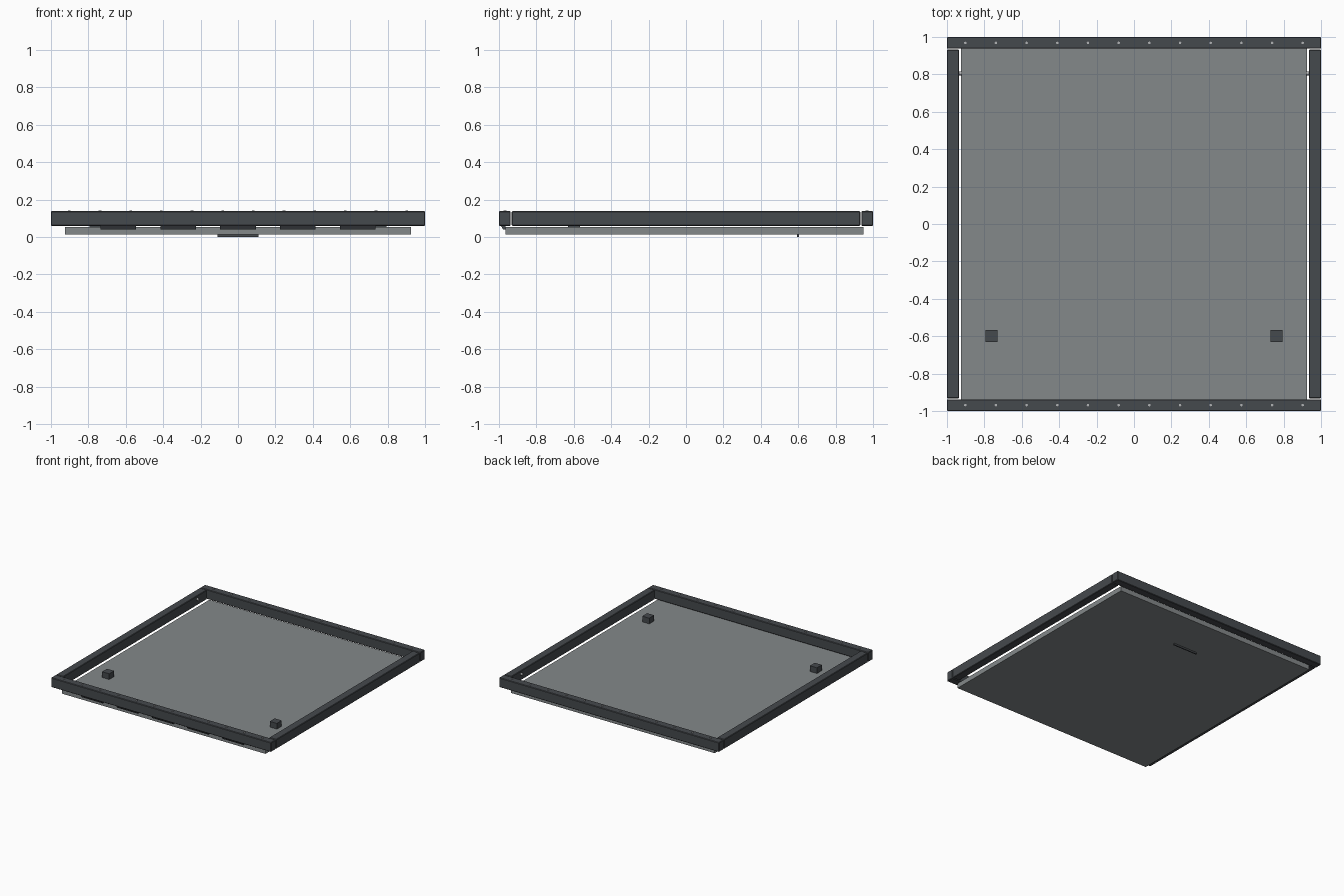
import bpy

cube = bpy.data.objects.get("Cube")
if cube:
    bpy.data.objects.remove(cube, do_unlink=True)


def material(name, rgb):
    m = bpy.data.materials.new(name)
    m.use_nodes = True
    m.diffuse_color = (*rgb, 1)
    m.node_tree.nodes["Principled BSDF"].inputs["Base Color"].default_value = (*rgb, 1)
    return m


DARK = material("dark_charcoal", (0.06, 0.067, 0.075))
GREY = material("panel_grey", (0.23, 0.25, 0.255))
LIGHT = material("fastener_grey", (0.45, 0.46, 0.47))


def box(name, x, y, z, mat, bevel=0.0):
    """Box from its (min, max) range on each axis."""
    bpy.ops.mesh.primitive_cube_add(size=1, location=[sum(r) / 2 for r in (x, y, z)])
    ob = bpy.context.object
    ob.name = name
    ob.scale = [r[1] - r[0] for r in (x, y, z)]
    bpy.ops.object.transform_apply(location=False, rotation=False, scale=True)
    ob.data.materials.append(mat)
    if bevel:
        mod = ob.modifiers.new("edge", "BEVEL")
        mod.width = bevel
        mod.segments = 1
    return ob


def pin(name, location, radius, depth, mat, rotation=(0, 0, 0)):
    bpy.ops.mesh.primitive_cylinder_add(vertices=12, radius=radius, depth=depth,
                                        location=location, rotation=rotation)
    ob = bpy.context.object
    ob.name = name
    ob.data.materials.append(mat)
    bpy.ops.object.shade_smooth_by_angle()


# Raised frame of four bars
FRAME_Z = (0.06, 0.138)
box("front_bar", (-1, 1), (-1, -0.937), FRAME_Z, DARK, 0.004)
box("back_bar", (-1, 1), (0.937, 1), FRAME_Z, DARK, 0.004)
box("left_bar", (0.935, 1), (-0.932, 0.932), FRAME_Z, DARK, 0.004)
box("right_bar", (-1, -0.935), (-0.932, 0.932), FRAME_Z, DARK, 0.004)

# Flat panel below the frame
box("panel", (-0.925, 0.925), (-0.965, 0.95), (0.013, 0.053), GREY)

# Hinge tabs under the front bar, with the lower outer edge sloped
for i in range(5):
    x = (i - 2) * 0.32
    tab = box(f"hinge_tab_{i + 1}", (x - 0.095, x + 0.095), (-0.99, -0.965), (0.04, 0.061), DARK)
    for v in tab.data.vertices:
        if v.co.z < 0 and v.co.y < 0:
            v.co.y += 0.012

# Thin grip strip under the panel
box("grip_strip", (-0.11, 0.11), (0.593, 0.603), (0, 0.014), DARK)

# Screw rows along the front and back bars
for row, y in (("front", -0.968), ("back", 0.968)):
    for i in range(12):
        pin(f"{row}_screw_{i + 1}", ((i - 5.5) * 0.164, y, 0.139), 0.007, 0.008, LIGHT)

# Blocks on the panel and pins on the inner faces of the side bars
for side, s in (("left", 1), ("right", -1)):
    x = s * 0.762
    box(f"{side}_block", (x - 0.032, x + 0.032), (-0.63, -0.566), (0.05, 0.1), DARK)
    pin(f"{side}_pin", (s * 0.93, 0.805, 0.11), 0.01, 0.02, LIGHT, (0, 1.5708, 0))
